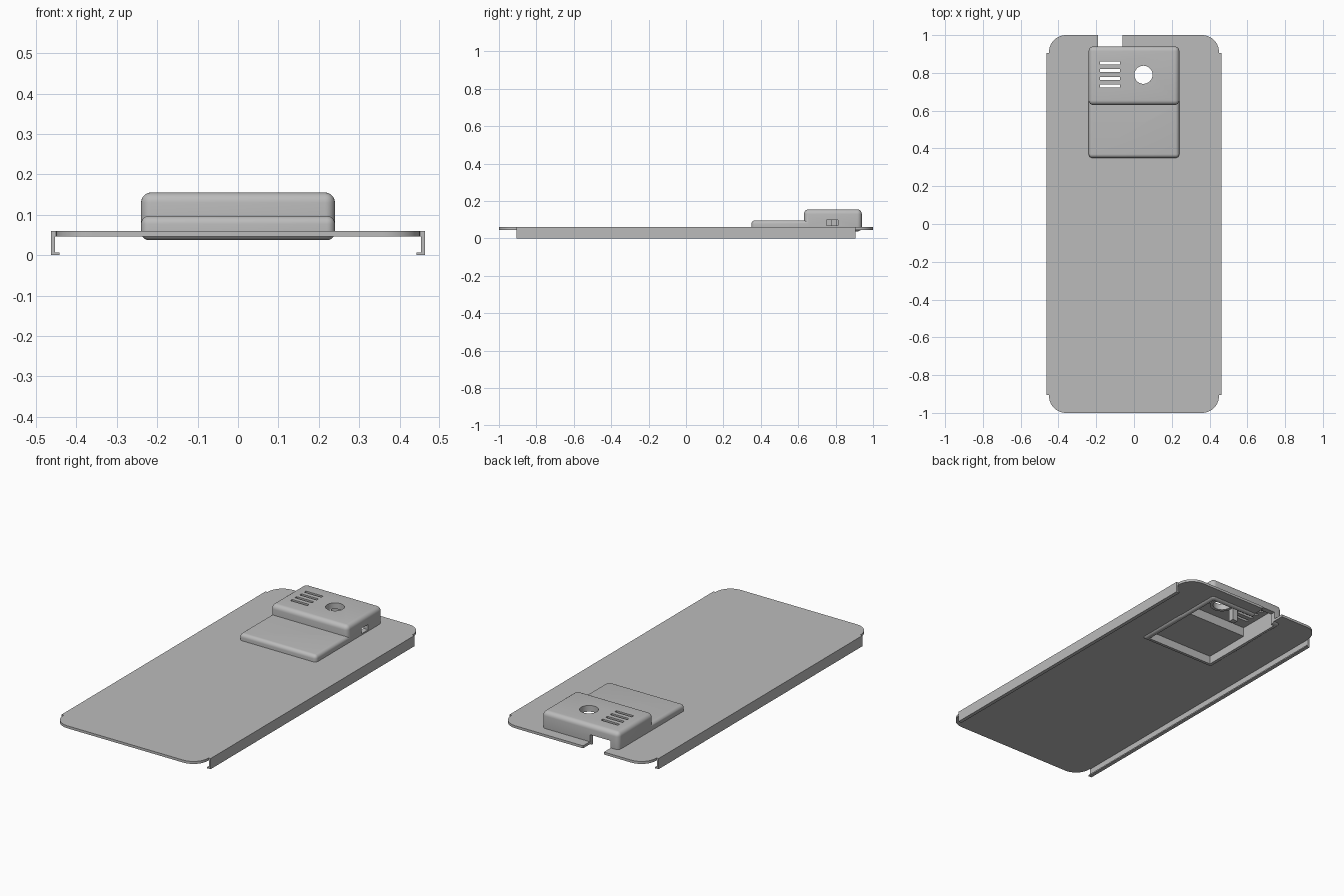
import bpy, bmesh, math
from mathutils import Matrix

old = bpy.data.objects.get("Cube")
if old:
    bpy.data.objects.remove(old, do_unlink=True)

grey = bpy.data.materials.new("light_grey_plastic")
grey.use_nodes = True
grey.diffuse_color = (0.5, 0.5, 0.5, 1)
grey.node_tree.nodes["Principled BSDF"].inputs["Base Color"].default_value = (0.5, 0.5, 0.5, 1)


def finish(name, bm):
    bmesh.ops.recalc_face_normals(bm, faces=bm.faces[:])
    mesh = bpy.data.meshes.new(name)
    bm.to_mesh(mesh)
    bm.free()
    mesh.materials.append(grey)
    ob = bpy.data.objects.new(name, mesh)
    bpy.context.collection.objects.link(ob)
    return ob


def box(name, x, y, z, radius=0.0, vertical_only=False):
    """Box from (min, max) pairs, with optional rounded edges."""
    bm = bmesh.new()
    centre = [(a + b) / 2 for a, b in (x, y, z)]
    size = [b - a for a, b in (x, y, z)]
    bmesh.ops.create_cube(bm, size=1, matrix=Matrix.Translation(centre) @ Matrix.Diagonal((*size, 1)))
    if radius:
        edges = [e for e in bm.edges if not vertical_only
                 or abs(e.verts[0].co.z - e.verts[1].co.z) > 1e-5]
        bmesh.ops.bevel(bm, geom=edges, offset=radius, segments=10 if vertical_only else 6,
                        profile=0.5, affect='EDGES', clamp_overlap=True)
    return finish(name, bm)


def cylinder(name, x, y, z, radius):
    bm = bmesh.new()
    bmesh.ops.create_cone(bm, cap_ends=True, segments=48, radius1=radius, radius2=radius,
                          depth=z[1] - z[0], matrix=Matrix.Translation((x, y, sum(z) / 2)))
    return finish(name, bm)


def select(ob):
    bpy.ops.object.select_all(action='DESELECT')
    ob.select_set(True)
    bpy.context.view_layer.objects.active = ob


def combine(ob, tool, operation):
    """Apply a boolean and remove the tool."""
    tool.hide_render = True
    mod = ob.modifiers.new("combine", 'BOOLEAN')
    mod.object, mod.operation, mod.solver = tool, operation, 'EXACT'
    select(ob)
    bpy.ops.object.modifier_apply(modifier=mod.name)
    bpy.data.objects.remove(tool, do_unlink=True)


# Back plate with rounded corners, and the two-step housing on it
case = box("case_back", (-0.45, 0.45), (-1, 1), (0.046, 0.06), 0.09, True)
combine(case, box("low_housing", (-0.24, 0.24), (0.35, 0.68), (0.037, 0.097), 0.02), 'UNION')
combine(case, box("high_housing", (-0.24, 0.24), (0.63, 0.94), (0.037, 0.155), 0.025), 'UNION')

# Hollow underside of both housing steps
combine(case, box("low_cavity", (-0.21, 0.21), (0.38, 0.7), (0, 0.083)), 'DIFFERENCE')
combine(case, box("high_cavity", (-0.21, 0.21), (0.66, 0.91), (-0.01, 0.135)), 'DIFFERENCE')

# Collar and post inside, beside the round opening
combine(case, cylinder("lens_collar", 0.05, 0.79, (0.12, 0.14), 0.065), 'UNION')
combine(case, box("inner_post", (-0.045, -0.012), (0.775, 0.805), (0.05, 0.14)), 'UNION')

# Round opening, vent slots, side port and rear cable notch
combine(case, cylinder("lens_hole", 0.05, 0.79, (0.1, 0.2), 0.048), 'DIFFERENCE')
for i in range(4):
    y = 0.73 + 0.041 * i
    combine(case, box("vent_slot", (-0.18, -0.074), (y - 0.008, y + 0.008), (0.11, 0.2)), 'DIFFERENCE')
combine(case, box("side_port", (0.19, 0.3), (0.752, 0.814), (0.068, 0.098)), 'DIFFERENCE')
combine(case, box("cable_notch", (-0.19, -0.06), (0.88, 1.1), (-0.02, 0.1)), 'DIFFERENCE')
select(case)
bpy.ops.object.shade_smooth_by_angle(angle=math.radians(30))

# Side rails with a small inward lip along the bottom
profile = [(0.445, 0.06), (0.463, 0.06), (0.463, 0), (0.442, 0), (0.442, 0.007),
           (0.453, 0.007), (0.453, 0.046), (0.445, 0.046)]
for side, name in ((1, "left_rail"), (-1, "right_rail")):
    bm = bmesh.new()
    face = bm.faces.new([bm.verts.new((side * x, -0.905, z)) for x, z in profile])
    end = bmesh.ops.extrude_face_region(bm, geom=[face])["geom"]
    bmesh.ops.translate(bm, vec=(0, 1.81, 0), verts=[g for g in end if isinstance(g, bmesh.types.BMVert)])
    finish(name, bm)
